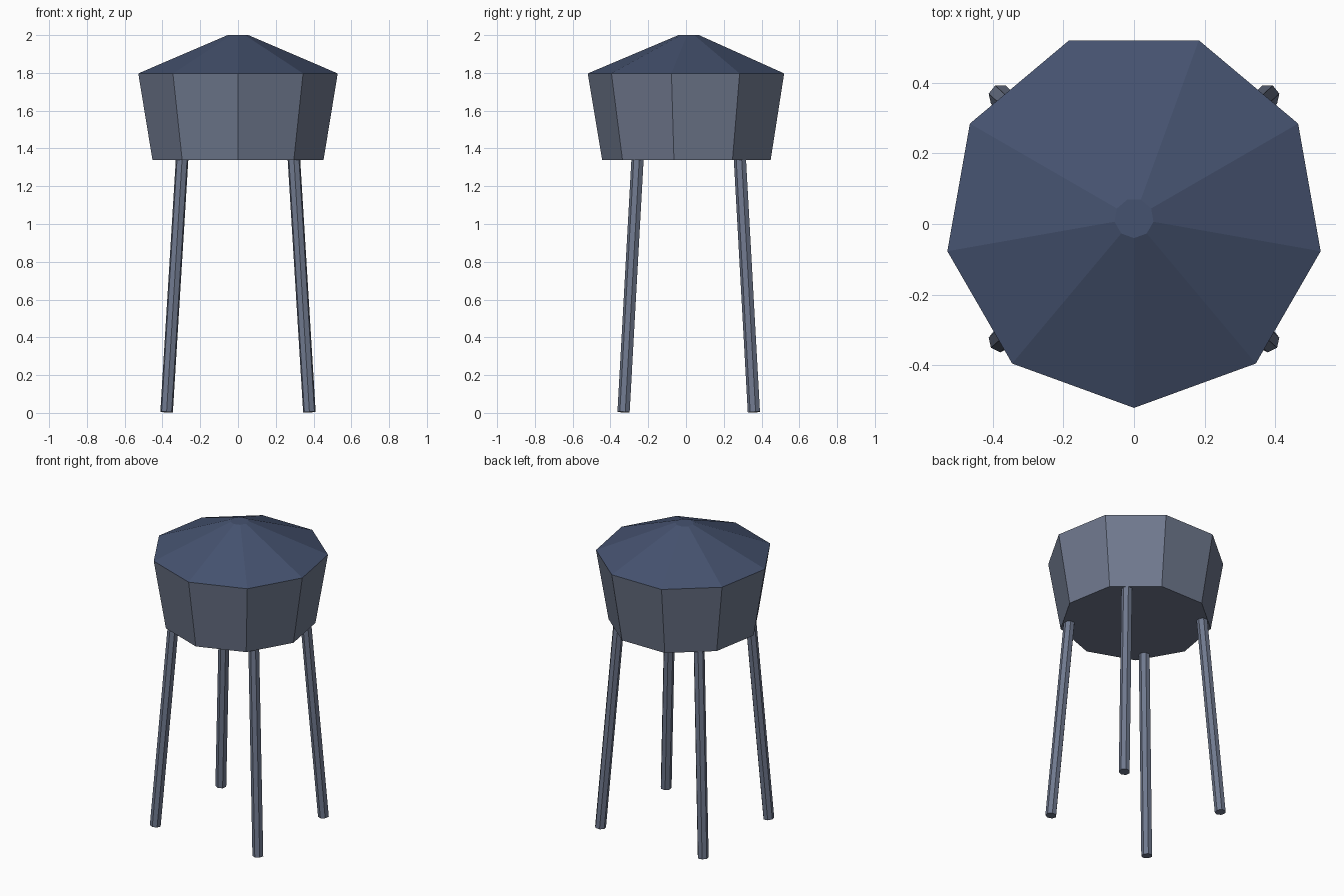
import bpy
import math
from mathutils import Vector

cube = bpy.data.objects.get("Cube")
if cube:
    bpy.data.objects.remove(cube, do_unlink=True)

CENTRE_Y = 0.016


def make_material(name, colour):
    mat = bpy.data.materials.new(name)
    mat.use_nodes = True
    rgba = (*colour, 1.0)
    mat.diffuse_color = rgba
    mat.node_tree.nodes["Principled BSDF"].inputs["Base Color"].default_value = rgba
    return mat


steel = make_material("grey blue steel", (0.16, 0.19, 0.27))
roof_blue = make_material("dark blue roof", (0.06, 0.085, 0.16))


def loft(name, rings, sides, mat, caps):
    """Stack rings of (centre, radius, tilt) with one corner facing the front."""
    verts, faces = [], []
    for centre, radius, tilt in rings:
        for i in range(sides):
            a = -math.pi / 2 + 2 * math.pi * i / sides
            corner = Vector((math.cos(a), math.sin(a), 0)) * radius
            if tilt:
                corner.rotate(tilt)
            verts.append(Vector(centre) + corner)
    for r in range(len(rings) - 1):
        for i in range(sides):
            j = (i + 1) % sides
            a, b = r * sides, (r + 1) * sides
            faces.append((a + i, a + j, b + j, b + i))
    if "bottom" in caps:
        faces.append(tuple(reversed(range(sides))))
    if "top" in caps:
        last = (len(rings) - 1) * sides
        faces.append(tuple(range(last, last + sides)))
    mesh = bpy.data.meshes.new(name)
    mesh.from_pydata(verts, [], faces)
    mesh.materials.append(mat)
    obj = bpy.data.objects.new(name, mesh)
    bpy.context.collection.objects.link(obj)
    return obj


# Nine-sided tank and its shallow roof
base = (0, CENTRE_Y, 1.34)
rim = (0, CENTRE_Y, 1.797)
peak = (0, CENTRE_Y, 2.0)
loft("tank", [(base, 0.46, None), (rim, 0.536, None)], 9, steel, ("bottom",))
loft("roof", [(rim, 0.536, None), (peak, 0.056, None)], 9, roof_blue, ("top",))

# Four splayed seven-sided legs
for side, sx in (("left", 1), ("right", -1)):
    for end, sy in (("front", -1), ("back", 1)):
        foot = Vector((sx * 0.378, CENTRE_Y + sy * 0.345, 0.004))
        top = Vector((sx * 0.295, CENTRE_Y + sy * 0.27, 1.36))
        tilt = Vector((0, 0, 1)).rotation_difference(top - foot)
        loft(f"{end}_{side}_leg", [(foot, 0.034, tilt), (top, 0.034, tilt)],
             7, steel, ("bottom", "top"))
